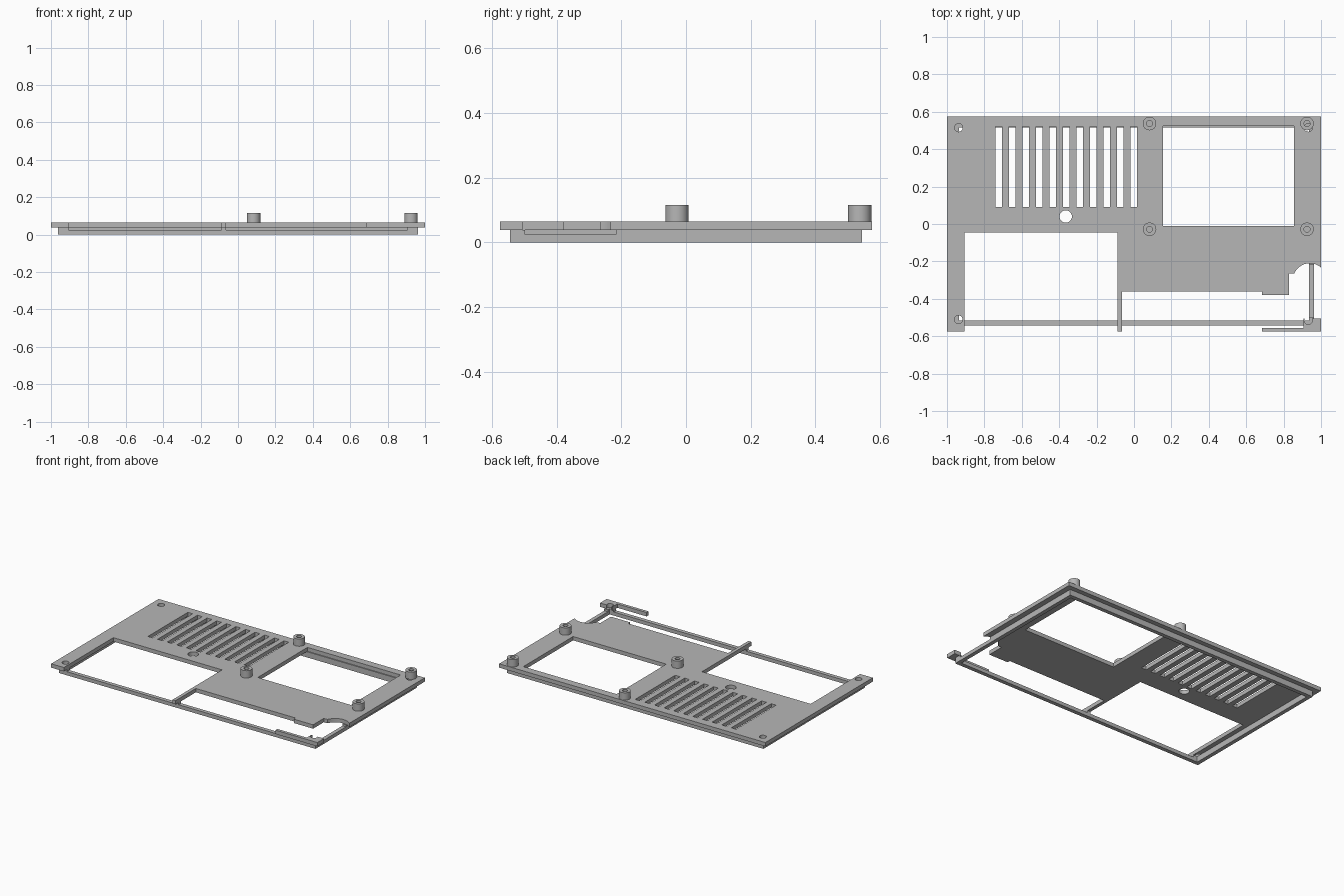
import bpy
from math import pi, cos, sin, radians

cube = bpy.data.objects.get("Cube")
if cube:
    bpy.data.objects.remove(cube)

grey = bpy.data.materials.new("mid grey")
grey.use_nodes = True
grey.diffuse_color = (0.47, 0.47, 0.47, 1)
grey.node_tree.nodes["Principled BSDF"].inputs["Base Color"].default_value = grey.diffuse_color


def arc(x, y, r, start=0, end=360, n=32):
    full = end - start == 360
    steps = n if full else n + 1
    angles = [radians(start + (end - start) * i / n) for i in range(steps)]
    return [(x + r * cos(a), y + r * sin(a)) for a in angles]


def box(x0, x1, y0, y1):
    return [(x0, y0), (x1, y0), (x1, y1), (x0, y1)]


def prism(name, loops, lo, hi, rotation=(0, 0, 0), offset=(0, 0, 0)):
    """Extrude an outline with optional hole loops along its local z."""
    curve = bpy.data.curves.new(name, "CURVE")
    curve.dimensions = "2D"
    curve.fill_mode = "BOTH"
    curve.extrude = (hi - lo) / 2
    for loop in loops:
        spline = curve.splines.new("POLY")
        spline.points.add(len(loop) - 1)
        for point, (x, y) in zip(spline.points, loop):
            point.co = (x, y, 0, 1)
        spline.use_cyclic_u = True
    curve.materials.append(grey)
    obj = bpy.data.objects.new(name, curve)
    bpy.context.collection.objects.link(obj)
    obj.rotation_euler = rotation
    mid = (lo + hi) / 2
    if rotation == FACE_FRONT:
        obj.location = (0, mid, 0)
    elif rotation == FACE_SIDE:
        obj.location = (mid, 0, 0)
    else:
        obj.location = (0, 0, mid)
    bpy.ops.object.select_all(action="DESELECT")
    obj.select_set(True)
    bpy.context.view_layer.objects.active = obj
    bpy.ops.object.convert(target="MESH")
    bpy.ops.object.shade_smooth_by_angle(angle=radians(30))
    return obj


FACE_FRONT = (pi / 2, 0, 0)
FACE_SIDE = (pi / 2, 0, pi / 2)
W, D = 1.0, 0.576            # plate half width and half depth
BOTTOM, TOP = 0.0387, 0.065  # plate heights
RX, RY, WALL = 0.963, 0.544, 0.027
LOW = 0.0245                 # rim height beside the cut-outs

# Main plate: outline with cut-outs, window, vents and screw holes
outline = [(-W, D), (-W, -D), (-0.905, -D), (-0.905, -0.045),
           (-0.088, -0.045), (-0.088, -D), (-0.065, -D), (-0.065, -0.36),
           (0.685, -0.36), (0.685, -0.38), (0.83, -0.38), (0.83, -0.265)]
outline += arc(0.94, -0.3, 0.09, 157, 48, 16)
outline += [(W, -0.233), (W, D)]
holes = [box(0.155, 0.855, -0.01, 0.524)]
for i in range(11):
    x = -0.741 + i * 0.0722
    holes.append(box(x, x + 0.036, 0.092, 0.52))
holes += [arc(-0.365, 0.04, 0.033), arc(-0.938, 0.515, 0.022),
          arc(-0.938, -0.511, 0.022), arc(0.932, 0.515, 0.022)]
prism("main_plate", [outline] + holes, BOTTOM, TOP)

# Loose front corner with its thin strip and half-open screw hole
corner = [(0.685, -D), (W, -D), (W, -0.505)]
corner += arc(0.932, -0.515, 0.022, 27, -207, 20)
corner += [(0.905, -0.505), (0.905, -0.555), (0.685, -0.555)]
prism("front_corner", [corner], BOTTOM, TOP)

# Rim under the plate, lowered where the plate is cut away
front = [(-RX, 0), (RX, 0), (RX, BOTTOM), (0.905, BOTTOM), (0.905, LOW),
         (-0.065, LOW), (-0.065, BOTTOM), (-0.088, BOTTOM), (-0.088, LOW),
         (-0.905, LOW), (-0.905, BOTTOM), (-RX, BOTTOM)]
prism("front_rim", [front], -RY, -RY + WALL, FACE_FRONT)
prism("back_rim", [box(-RX, RX, 0, BOTTOM)], RY - WALL, RY, FACE_FRONT)
inner = RY - WALL
side = [(-inner, 0), (inner, 0), (inner, BOTTOM), (-0.217, BOTTOM),
        (-0.217, LOW), (-0.498, LOW), (-0.498, BOTTOM), (-inner, BOTTOM)]
prism("left_rim", [side], RX - WALL, RX, FACE_SIDE)
prism("right_rim", [box(-inner, inner, 0, BOTTOM)], -RX, -RX + WALL, FACE_SIDE)

# Hollow standoffs around the window
for x, x_name in ((0.083, "inner"), (0.925, "outer")):
    for y, y_name in ((-0.028, "front"), (0.537, "back")):
        prism(f"standoff_{y_name}_{x_name}",
              [arc(x, y, 0.036), arc(x, y, 0.016)], TOP, 0.1146)
